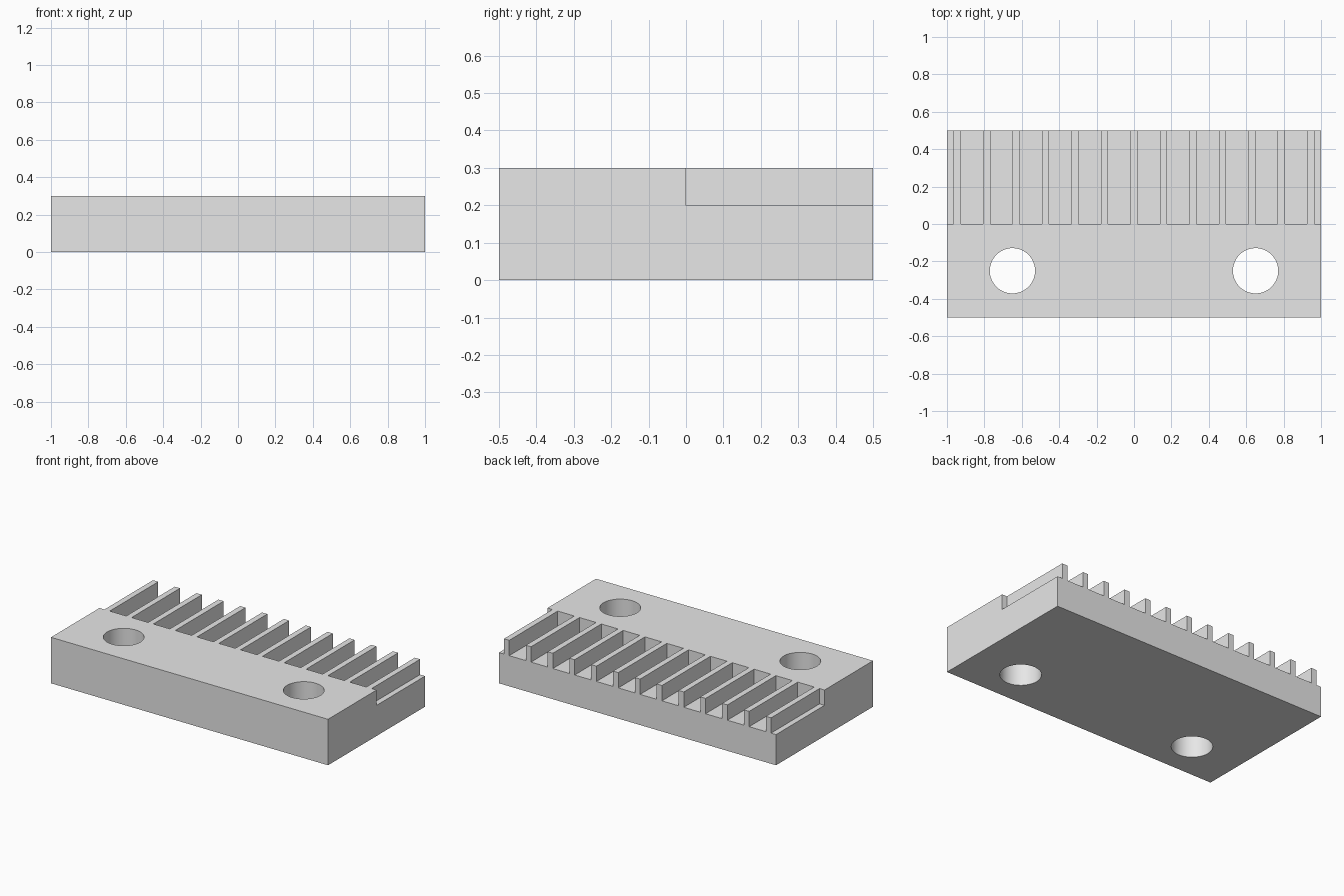
import bpy
import bmesh

old = bpy.data.objects.get("Cube")
if old:
    bpy.data.objects.remove(old, do_unlink=True)

# One plain grey for the whole clamp plate
GREY = (0.8, 0.8, 0.8, 1.0)
mat = bpy.data.materials.new("light grey")
mat.use_nodes = True
mat.diffuse_color = GREY
mat.node_tree.nodes["Principled BSDF"].inputs["Base Color"].default_value = GREY

TEETH = 13
PITCH = 0.1575
TOOTH_WIDTH = 0.038
HEIGHT = 0.3
FLOOR = 0.2


def add_object(name, bm):
    mesh = bpy.data.meshes.new(name)
    bm.to_mesh(mesh)
    bm.free()
    mesh.materials.append(mat)
    obj = bpy.data.objects.new(name, mesh)
    bpy.context.collection.objects.link(obj)
    return obj


def add_box(bm, low, high):
    verts = bmesh.ops.create_cube(bm, size=1)["verts"]
    for v in verts:
        v.co = [a + (c + 0.5) * (b - a) for a, b, c in zip(low, high, v.co)]


# Toothed plate: solid block
bm = bmesh.new()
add_box(bm, (-1, -0.5, 0), (1, 0.5, HEIGHT))
plate = add_object("toothed_plate", bm)

# Slot cutter: gaps between teeth, plus the narrow steps at both ends
bm = bmesh.new()
edges = [-1.1]
for i in range(TEETH):
    centre = (i - (TEETH - 1) / 2) * PITCH
    edges += [centre - TOOTH_WIDTH / 2, centre + TOOTH_WIDTH / 2]
edges.append(1.1)
for left, right in zip(edges[::2], edges[1::2]):
    add_box(bm, (left, 0, FLOOR), (right, 0.6, HEIGHT + 0.1))
slots = add_object("slot_cutter", bm)

# Bolt hole cutter: two through holes
bm = bmesh.new()
for side in (-1, 1):
    hole = bmesh.ops.create_cone(bm, cap_ends=True, segments=64,
                                 radius1=0.121, radius2=0.121, depth=1)
    bmesh.ops.translate(bm, verts=hole["verts"], vec=(side * 0.65, -0.25, 0.15))
holes = add_object("bolt_hole_cutter", bm)

# Apply the cuts and drop the cutters
for cutter in (slots, holes):
    mod = plate.modifiers.new(cutter.name, "BOOLEAN")
    mod.operation = "DIFFERENCE"
    mod.solver = "EXACT"
    mod.object = cutter
    cutter.hide_render = True

bpy.ops.object.select_all(action="DESELECT")
bpy.context.view_layer.objects.active = plate
plate.select_set(True)
for mod in list(plate.modifiers):
    bpy.ops.object.modifier_apply(modifier=mod.name)
for cutter in (slots, holes):
    bpy.data.objects.remove(cutter, do_unlink=True)

# Smooth hole walls, crisp edges elsewhere
bpy.ops.object.shade_smooth_by_angle()
